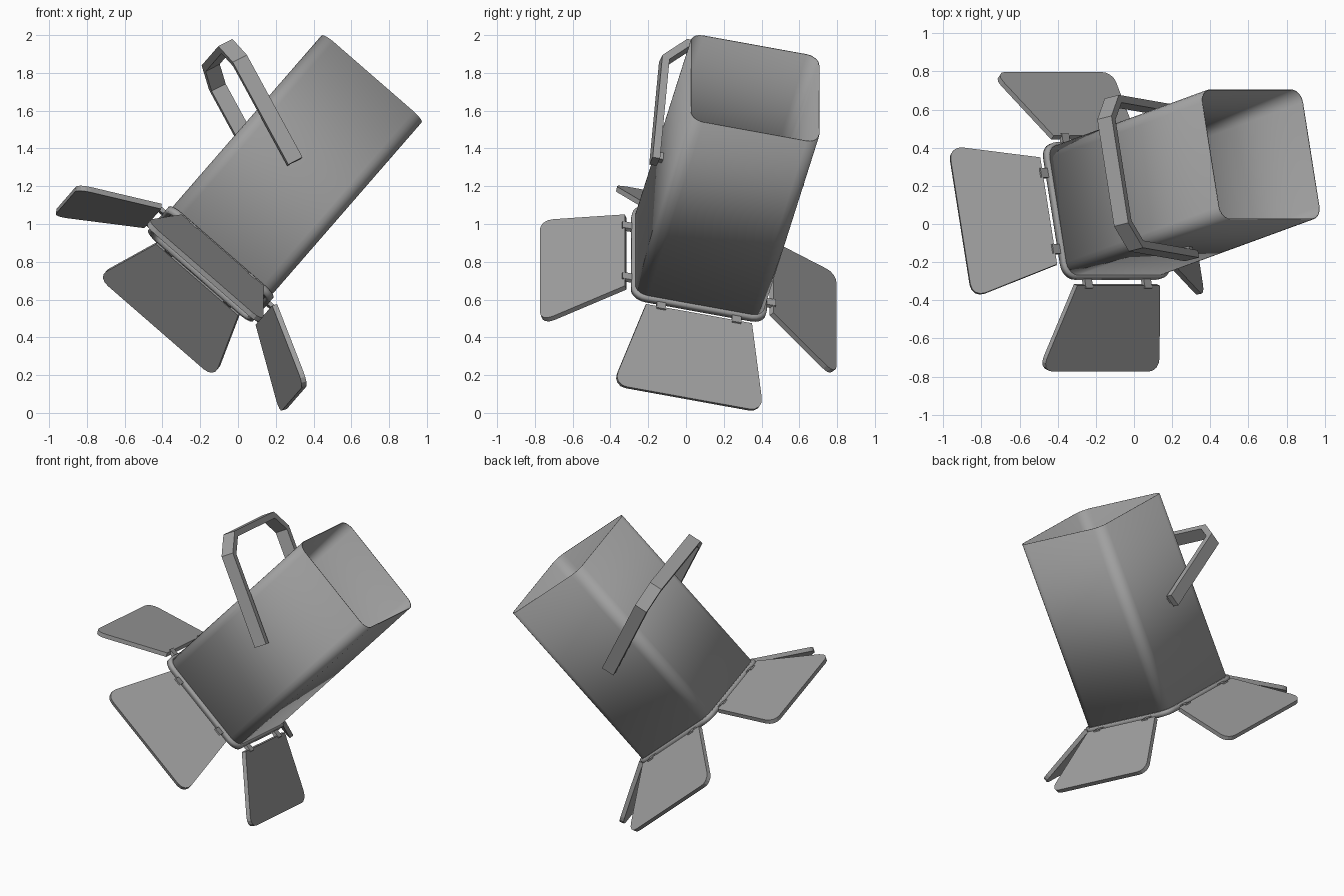
import bpy, bmesh, math
from mathutils import Matrix, Vector

cube = bpy.data.objects.get("Cube")
if cube:
    bpy.data.objects.remove(cube)

# One grey metal for the whole lamp
grey = bpy.data.materials.new("grey_metal")
grey.use_nodes = True
colour = (0.35, 0.35, 0.35, 1)
grey.diffuse_color = colour
grey.node_tree.nodes["Principled BSDF"].inputs["Base Color"].default_value = colour

# Lamp frame: local z runs from the mouth to the back, tilted into place
TILT = (Matrix.Rotation(math.radians(41), 4, 'Y')
        @ Matrix.Rotation(math.radians(-13.5), 4, 'X'))
LAMP = TILT @ Matrix.Translation((-0.626, -0.05, 0))
HALF = 0.351      # half width of the housing
MOUTH, BACK = 0.49, 1.77


def add_part(name, bm, matrix, thickness=0, offset=-1, smooth=False):
    bmesh.ops.recalc_face_normals(bm, faces=bm.faces)
    mesh = bpy.data.meshes.new(name)
    bm.to_mesh(mesh)
    bm.free()
    mesh.materials.append(grey)
    obj = bpy.data.objects.new(name, mesh)
    bpy.context.collection.objects.link(obj)
    obj.matrix_world = matrix
    if thickness:
        mod = obj.modifiers.new("thickness", 'SOLIDIFY')
        mod.thickness, mod.offset = thickness, offset
        mod.use_even_offset = True
    if smooth:
        bpy.ops.object.select_all(action='DESELECT')
        obj.select_set(True)
        bpy.context.view_layer.objects.active = obj
        bpy.ops.object.shade_smooth_by_angle(angle=math.radians(35))
    return obj


def rounded_square(half, radius, z, segments=5):
    points = []
    for corner in range(4):
        mid = math.radians(45 + 90 * corner)
        centre = Vector((math.cos(mid), math.sin(mid), 0)) * (half - radius) * math.sqrt(2)
        for i in range(segments + 1):
            t = math.radians(90 * (corner + i / segments))
            points.append(centre + Vector((math.cos(t) * radius, math.sin(t) * radius, z)))
    return points


def sleeve(name, half, radius, z0, z1, thickness):
    bm = bmesh.new()
    low = [bm.verts.new(p) for p in rounded_square(half, radius, z0)]
    high = [bm.verts.new(p) for p in rounded_square(half, radius, z1)]
    for i in range(len(low)):
        j = (i + 1) % len(low)
        bm.faces.new((low[i], low[j], high[j], high[i]))
    return add_part(name, bm, LAMP, thickness, smooth=True)


def box(name, size, location, matrix):
    bm = bmesh.new()
    bmesh.ops.create_cube(bm, size=1)
    bmesh.ops.scale(bm, vec=size, verts=bm.verts)
    bmesh.ops.translate(bm, vec=location, verts=bm.verts)
    return add_part(name, bm, matrix)


# Open-backed housing, mouth frame and lens plate
sleeve("housing", HALF, 0.07, MOUTH, BACK, 0.005)
sleeve("mouth_frame", HALF + 0.016, 0.08, MOUTH - 0.005, MOUTH + 0.03, 0.035)
bm = bmesh.new()
bm.faces.new([bm.verts.new(p) for p in rounded_square(HALF - 0.005, 0.07, MOUTH + 0.02)])
add_part("lens_plate", bm, LAMP, 0.008)


# Four flared barn doors, each on two hinge tabs
def barn_door(name, matrix):
    bm = bmesh.new()
    outline = [(0, -0.288), (0.473, -0.41), (0.473, 0.41), (0, 0.288)]
    verts = [bm.verts.new((x, y, 0)) for x, y in outline]
    bm.faces.new(verts)
    bmesh.ops.bevel(bm, geom=verts[1:3], affect='VERTICES',
                    offset=0.075, segments=4, profile=0.5)
    add_part(name, bm, matrix, 0.028, offset=0)


for index, side in enumerate(("left", "back", "right", "front")):
    turn = LAMP @ Matrix.Rotation(math.radians(90 * index), 4, 'Z')
    hinge = turn @ Matrix.Translation((HALF + 0.046, 0, MOUTH + 0.004))
    barn_door(side + "_barn_door", hinge @ Matrix.Rotation(math.radians(31.5), 4, 'Y'))
    for end, y in (("a", -0.205), ("b", 0.205)):
        box(side + "_hinge_" + end, (0.07, 0.05, 0.022), (-0.015, y, 0.002), hinge)

# Carrying yoke: a bent strap pivoted at the middle of the housing
YOKE = (LAMP @ Matrix.Translation((-0.02, 0, (MOUTH + BACK) / 2))
        @ Matrix.Rotation(math.radians(-69), 4, 'Y'))
half_path = [(0.392, 0), (0.392, 0.61), (0.28, 0.72)]
path = [(-y, z) for y, z in half_path] + half_path[::-1]
bm = bmesh.new()
rows = [[bm.verts.new((x, y, z)) for x in (-0.043, 0.043)] for y, z in path]
for a, b in zip(rows, rows[1:]):
    bm.faces.new((a[0], a[1], b[1], b[0]))
add_part("yoke", bm, YOKE, 0.04, offset=0)

# Pivot pins bridging the gap between yoke and housing
for name, y in (("front_pivot", -0.365), ("back_pivot", 0.365)):
    box(name, (0.04, 0.04, 0.04), (0, y, 0.03), YOKE)
